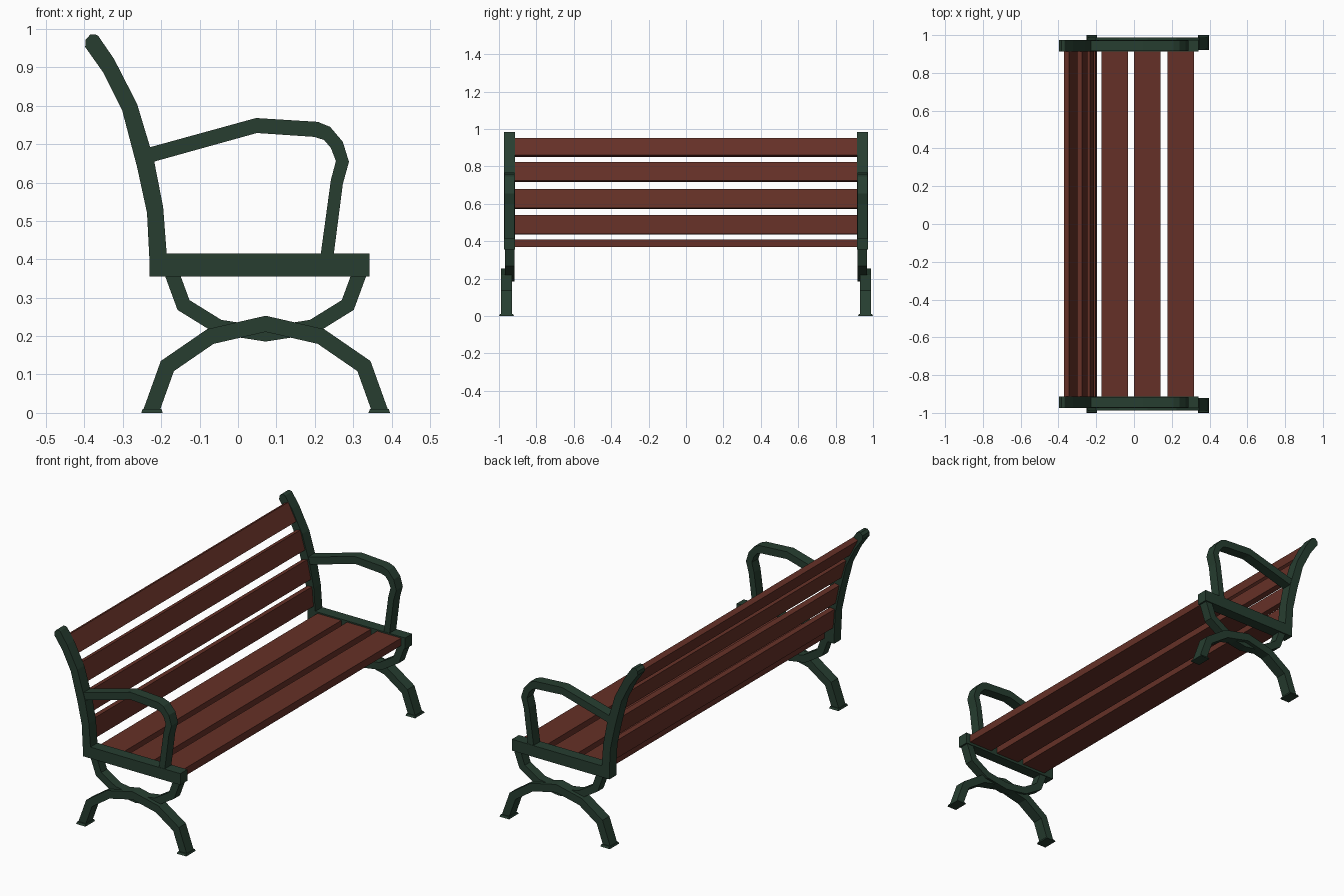
import bpy, bmesh, math
from mathutils import Vector, Matrix

if "Cube" in bpy.data.objects:
    bpy.data.objects.remove(bpy.data.objects["Cube"])


def material(name, color):
    m = bpy.data.materials.new(name)
    m.diffuse_color = (*color, 1)
    m.use_nodes = True
    m.node_tree.nodes["Principled BSDF"].inputs["Base Color"].default_value = m.diffuse_color
    return m


GREEN = material("dark green iron", (0.020, 0.048, 0.030))
BROWN = material("red brown wood", (0.130, 0.030, 0.020))


def finish(name, bm, mat, mirror=False):
    bmesh.ops.recalc_face_normals(bm, faces=bm.faces)
    me = bpy.data.meshes.new(name)
    bm.to_mesh(me)
    bm.free()
    me.materials.append(mat)
    ob = bpy.data.objects.new(name, me)
    bpy.context.collection.objects.link(ob)
    if mirror:  # copy to the other end of the bench
        mod = ob.modifiers.new("other end", 'MIRROR')
        mod.use_axis = (False, True, False)
        mod.use_mirror_merge = False
    return ob


def strip(name, pairs, y0, y1):
    """Iron bar: pairs of (x, z) edge points, extruded from y0 to y1."""
    bm = bmesh.new()
    rings = [[bm.verts.new((p[0], y, p[1])) for p, y in
              ((a, y0), (b, y0), (b, y1), (a, y1))] for a, b in pairs]
    for r, s in zip(rings, rings[1:]):
        for i in range(4):
            j = (i + 1) % 4
            bm.faces.new((r[i], r[j], s[j], s[i]))
    bm.faces.new(rings[0])
    bm.faces.new(rings[-1])
    return finish(name, bm, GREEN, True)


def bar_pairs(path, width, end_flat=True):
    """Mitred edge points on both sides of a centre line."""
    pts = [Vector(p) for p in path]
    out = []
    for i, p in enumerate(pts):
        d0 = (p - pts[i - 1]).normalized() if i else None
        d1 = (pts[i + 1] - p).normalized() if i < len(pts) - 1 else None
        if d0 is None or d1 is None:  # level cut at the ends
            d = d0 or d1
            n = Vector((-math.copysign(1, d.y), 0))
            out.append((p + n * width / 2 / abs(d.y), p - n * width / 2 / abs(d.y)))
        else:
            n0, n1 = Vector((-d0.y, d0.x)), Vector((-d1.y, d1.x))
            n = (n0 + n1).normalized()
            h = width / 2 / n.dot(n0)
            out.append((p + n * h, p - n * h))
    return out


def symmetric(half, cx):
    return half + [(2 * cx - x, z) for x, z in reversed(half[:-1])]


def box(name, center, size, mat, angle=0, mirror=False, top=1.0):
    bm = bmesh.new()
    bmesh.ops.create_cube(bm, size=1)
    for v in bm.verts:
        k = top if v.co.z > 0 else 1
        v.co = Vector((v.co.x * size[0] * k, v.co.y * size[1] * k, v.co.z * size[2]))
    bm.transform(Matrix.Translation(center) @ Matrix.Rotation(angle, 4, 'Y'))
    return finish(name, bm, mat, mirror)


CX = 0.072  # centre of the leg arches

# Arched lower legs and inverted arch brace under the seat
strip("lower_leg_arch", bar_pairs(symmetric(
    [(-0.226, 0.005), (-0.184, 0.122), (-0.072, 0.199), (CX, 0.232)], CX), 0.041), 0.930, 0.988)
strip("upper_leg_arch", bar_pairs(symmetric(
    [(-0.171, 0.360), (-0.142, 0.281), (-0.050, 0.224), (CX, 0.205)], CX), 0.038), 0.918, 0.967)

# Foot plates
for label, x in (("back", -0.224), ("front", 0.368)):
    box(label + "_foot", (x, 0.96, 0.005), (0.056, 0.08, 0.01), GREEN, mirror=True, top=0.88)

# Side rail carrying the seat
box("seat_rail", (0.0555, 0.9435, 0.385), (0.573, 0.059, 0.06), GREEN, mirror=True)

# Curved back post with rounded tip
strip("back_post", [
    ((-0.231, 0.405), (-0.185, 0.405)), ((-0.237, 0.521), (-0.195, 0.536)),
    ((-0.263, 0.641), (-0.219, 0.659)), ((-0.302, 0.789), (-0.263, 0.805)),
    ((-0.352, 0.888), (-0.323, 0.922)), ((-0.398, 0.953), (-0.356, 0.970)),
    ((-0.397, 0.972), (-0.364, 0.982)), ((-0.385, 0.985), (-0.370, 0.985))], 0.914, 0.973)

# Armrest loop
strip("armrest", [
    ((-0.240, 0.689), (-0.235, 0.650)), ((0.047, 0.768), (0.049, 0.729)),
    ((0.208, 0.758), (0.198, 0.719)), ((0.240, 0.745), (0.224, 0.711)),
    ((0.273, 0.706), (0.242, 0.690)), ((0.289, 0.654), (0.255, 0.656)),
    ((0.273, 0.596), (0.242, 0.607)), ((0.249, 0.410), (0.215, 0.410))], 0.916, 0.971)

# Seat slats
for i, x in enumerate((-0.103, 0.071, 0.248)):
    box(f"seat_slat_{i + 1}", (x, 0, 0.388), (0.14, 1.84, 0.04), BROWN)

# Back slats following the curve of the posts
for i, (x, z, deg) in enumerate(((-0.2145, 0.489, 5), (-0.236, 0.625, 12),
                                 (-0.274, 0.770, 16), (-0.334, 0.901, 27))):
    box(f"back_slat_{i + 1}", (x, 0, z), (0.028, 1.84, 0.102), BROWN, angle=-math.radians(deg))
